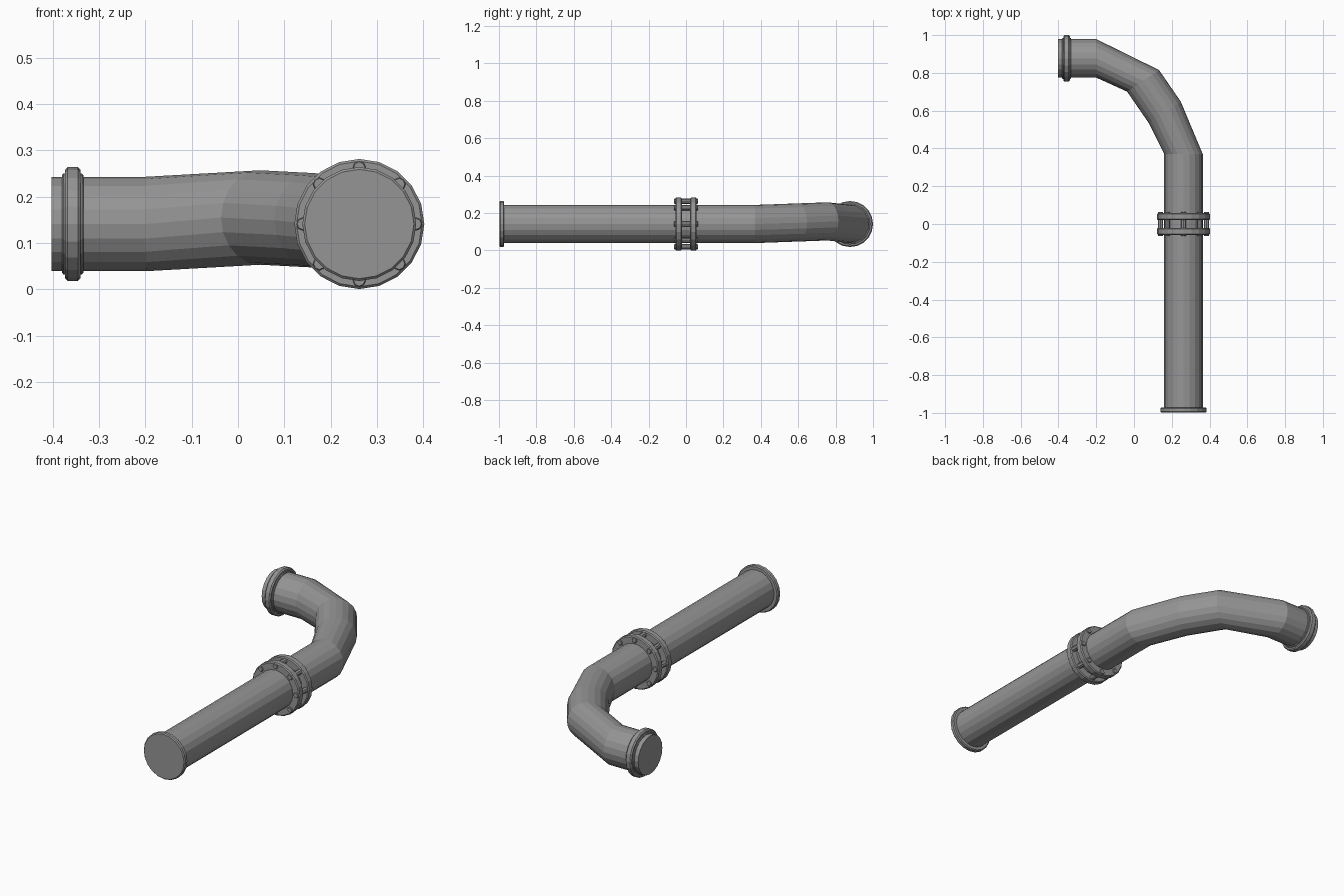
import bpy
import bmesh
from math import cos, sin, pi
from mathutils import Vector

old = bpy.data.objects.get("Cube")
if old:
    bpy.data.objects.remove(old)

steel = bpy.data.materials.new("grey steel")
steel.use_nodes = True
GREY = (0.3, 0.3, 0.3, 1)
steel.diffuse_color = GREY
steel.node_tree.nodes["Principled BSDF"].inputs["Base Color"].default_value = GREY

SIDES = 20
R = 0.102          # pipe radius
AX, AZ = 0.262, 0.141   # axis of the long straight pipe
END_Y = 0.877      # axis of the side outlet


def sweep(name, sections, sides=SIDES):
    """Closed tube through sections of (centre, direction, radius)."""
    bm = bmesh.new()
    rings = []
    for centre, direction, radius in sections:
        side = Vector(direction).cross(Vector((0, 0, 1))).normalized()
        up = side.cross(Vector(direction)).normalized()
        ring = []
        for i in range(sides):
            a = 2 * pi * i / sides
            ring.append(bm.verts.new(Vector(centre) + radius * (up * cos(a) + side * sin(a))))
        rings.append(ring)
    for a, b in zip(rings, rings[1:]):
        for i in range(sides):
            j = (i + 1) % sides
            bm.faces.new((a[i], a[j], b[j], b[i]))
    bm.faces.new(rings[0])
    bm.faces.new(rings[-1])
    bmesh.ops.recalc_face_normals(bm, faces=bm.faces)
    mesh = bpy.data.meshes.new(name)
    bm.to_mesh(mesh)
    bm.free()
    mesh.materials.append(steel)
    obj = bpy.data.objects.new(name, mesh)
    bpy.context.collection.objects.link(obj)
    return obj


def collar(name, centre, axis, thickness, radius, chamfer, sides=SIDES):
    """Disc with chamfered rims, centred on a point along an axis."""
    c, d, h = Vector(centre), Vector(axis), thickness / 2
    profile = [(-h, radius - chamfer), (-h + chamfer, radius),
               (h - chamfer, radius), (h, radius - chamfer)]
    return sweep(name, [(c + d * t, axis, r) for t, r in profile], sides)


ALONG_Y, ALONG_X = (0, 1, 0), (1, 0, 0)
BEND = (-0.56, 0.83, 0)

# Straight front pipe with its end cap
sweep("front_pipe", [((AX, -0.98, AZ), ALONG_Y, R), ((AX, 0, AZ), ALONG_Y, R)])
collar("front_cap", (AX, -0.985, AZ), ALONG_Y, 0.026, 0.123, 0.005)

# Bent rear pipe
sweep("bent_pipe", [
    ((AX, 0, AZ), ALONG_Y, R),
    ((AX, 0.37, AZ), ALONG_Y, R),
    ((0.163, 0.591, 0.149), BEND, R),
    ((0.048, 0.758, 0.155), BEND, R),
    ((-0.2, END_Y, AZ), (-1, 0, 0), R),
    ((-0.403, END_Y, AZ), (-1, 0, 0), R),
])

# Raised bead and low step near the outlet
collar("outlet_bead", (-0.357, END_Y, AZ), ALONG_X, 0.034, 0.123, 0.006)
collar("outlet_step", (-0.357, END_Y, AZ), ALONG_X, 0.046, 0.109, 0.003)

# Pair of flanges at the joint
for name, y in (("front_flange", -0.039), ("rear_flange", 0.039)):
    collar(name, (AX, y, AZ), ALONG_Y, 0.036, 0.1405, 0.005)

# Bolts through both flanges, with heads showing on each side
BOLTS = 8
for i in range(BOLTS):
    a = 2 * pi * i / BOLTS
    x, z = AX + 0.122 * sin(a), AZ + 0.122 * cos(a)
    collar(f"flange_bolt_{i + 1}", (x, 0, z), ALONG_Y, 0.126, 0.014, 0.002, 8)
